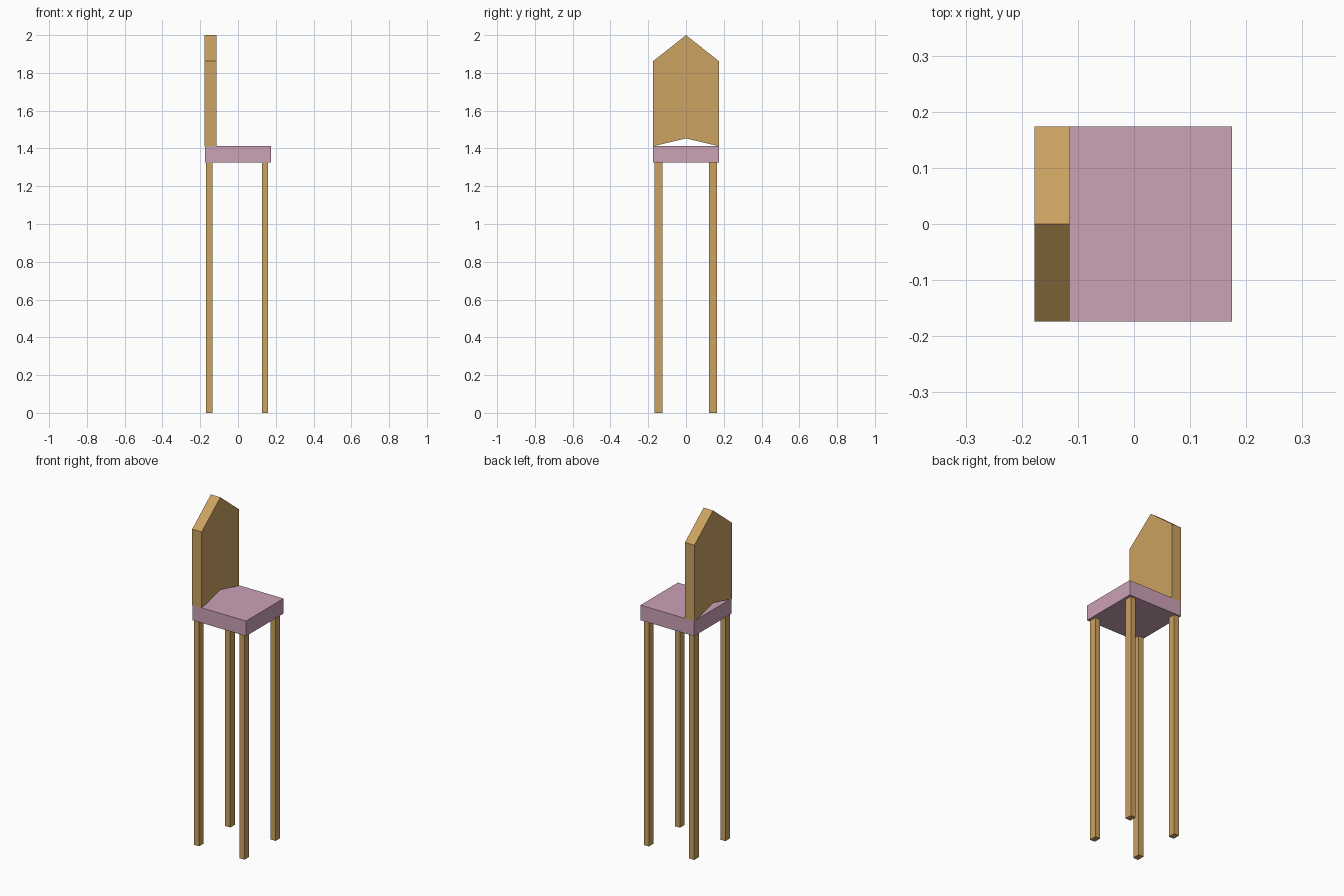
import bpy

if "Cube" in bpy.data.objects:
    bpy.data.objects.remove(bpy.data.objects["Cube"])

def material(name, color):
    m = bpy.data.materials.new(name)
    m.diffuse_color = color
    m.use_nodes = True
    m.node_tree.nodes["Principled BSDF"].inputs["Base Color"].default_value = m.diffuse_color
    return m

wood = material("wood", (0.60, 0.36, 0.12, 1))
cushion = material("cushion", (0.60, 0.36, 0.47, 1))

def prism(name, profile, x0, x1, mat):
    """Extrude a closed (y, z) outline from x0 to x1."""
    n = len(profile)
    verts = [(x, y, z) for x in (x0, x1) for y, z in profile]
    faces = [tuple(reversed(range(n))), tuple(range(n, 2 * n))]
    faces += [(i, (i + 1) % n, (i + 1) % n + n, i + n) for i in range(n)]
    mesh = bpy.data.meshes.new(name)
    mesh.from_pydata(verts, [], faces)
    mesh.materials.append(mat)
    obj = bpy.data.objects.new(name, mesh)
    bpy.context.collection.objects.link(obj)
    return obj

def box(name, x, y, z, mat):
    outline = [(y[0], z[0]), (y[1], z[0]), (y[1], z[1]), (y[0], z[1])]
    return prism(name, outline, x[0], x[1], mat)

# Seat slab
box("seat", (-0.175, 0.175), (-0.174, 0.174), (1.325, 1.414), cushion)

# Pointed backrest with a shallow notch underneath
back = [(-0.174, 1.412), (0, 1.453), (0.174, 1.412),
        (0.174, 1.862), (0, 2.0), (-0.174, 1.862)]
prism("backrest", back, -0.177, -0.115, wood)

# Four slim legs
for x_name, x in (("back", (-0.169, -0.136)), ("front", (0.127, 0.160))):
    for y_name, y in (("right", (-0.168, -0.125)), ("left", (0.122, 0.165))):
        box(f"{x_name}_{y_name}_leg", x, y, (0, 1.325), wood)
